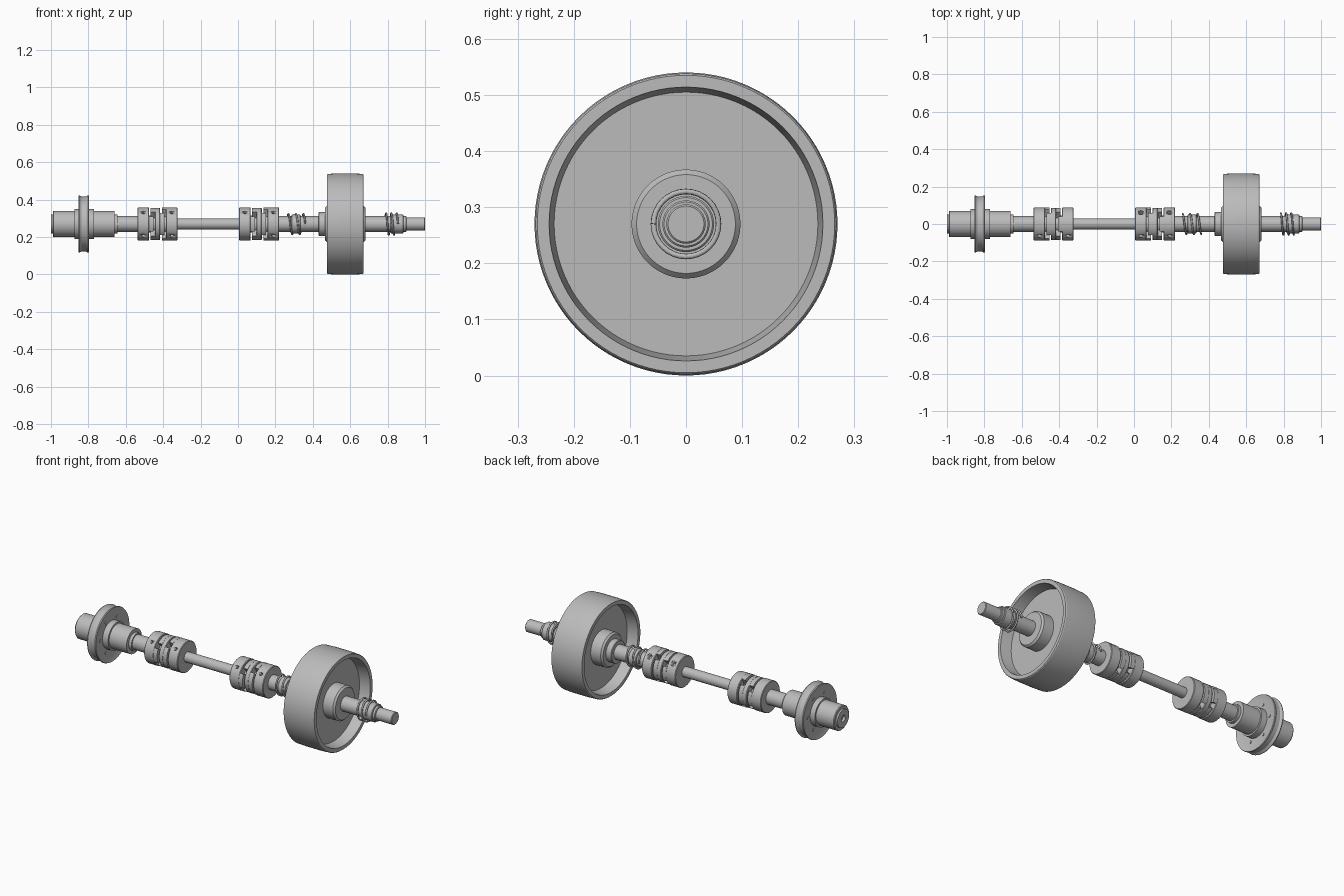
import bpy, bmesh, math
from mathutils import Matrix, Vector

if "Cube" in bpy.data.objects:
    bpy.data.objects.remove(bpy.data.objects["Cube"], do_unlink=True)

AXIS = 0.27  # height of the shaft centre line

steel = bpy.data.materials.new("grey steel")
steel.use_nodes = True
GREY = (0.5, 0.5, 0.5, 1)
steel.diffuse_color = GREY
steel.node_tree.nodes["Principled BSDF"].inputs["Base Color"].default_value = GREY


def finish(name, bm):
    bmesh.ops.recalc_face_normals(bm, faces=bm.faces)
    mesh = bpy.data.meshes.new(name)
    bm.to_mesh(mesh)
    bm.free()
    mesh.materials.append(steel)
    ob = bpy.data.objects.new(name, mesh)
    bpy.context.collection.objects.link(ob)
    smooth(ob)
    return ob


def smooth(ob):
    bpy.ops.object.select_all(action='DESELECT')
    ob.select_set(True)
    bpy.context.view_layer.objects.active = ob
    bpy.ops.object.shade_smooth_by_angle(angle=math.radians(30))


def lathe(name, profile, sides=64):
    """Turn (x, radius) points around the shaft axis; zero radius closes an end."""
    bm = bmesh.new()
    rings = []
    for x, r in profile:
        count = sides if r > 0 else 1
        rings.append([bm.verts.new((x, r * math.cos(math.tau * i / sides),
                                    AXIS + r * math.sin(math.tau * i / sides)))
                      for i in range(count)])
    for a, b in zip(rings, rings[1:]):
        for i in range(sides):
            j = (i + 1) % sides
            loop = [a[i % len(a)], a[j % len(a)], b[j % len(b)], b[i % len(b)]]
            bm.faces.new(list(dict.fromkeys(loop)))
    return finish(name, bm)


def drum(name, x0, x1, r, bevel=0.003, sides=64):
    return lathe(name, [(x0, 0), (x0, r - bevel), (x0 + bevel, r),
                        (x1 - bevel, r), (x1, r - bevel), (x1, 0)], sides)


def sectors(name, x0, x1, r0, r1, centre, half):
    """Two opposite ring sectors, used as coupling jaws."""
    bm = bmesh.new()
    for turn in (0, 180):
        angles = [math.radians(centre + turn + half * (k / 5 - 1)) for k in range(11)]
        outline = [(r1, a) for a in angles] + [(r0, a) for a in reversed(angles)]
        face = bm.faces.new([bm.verts.new((x0, r * math.cos(a), AXIS + r * math.sin(a)))
                             for r, a in outline])
        ext = bmesh.ops.extrude_face_region(bm, geom=[face])
        moved = [v for v in ext["geom"] if isinstance(v, bmesh.types.BMVert)]
        bmesh.ops.translate(bm, verts=moved, vec=(x1 - x0, 0, 0))
    return finish(name, bm)


def drill(ob, x, angle, r, depth_r):
    """Drill a radial set screw hole down to depth_r from the axis."""
    a = math.radians(angle)
    way = Vector((0, math.cos(a), math.sin(a)))
    bm = bmesh.new()
    bmesh.ops.create_cone(bm, cap_ends=True, segments=20, radius1=r, radius2=r, depth=0.1)
    spot = Vector((x, 0, AXIS)) + way * (depth_r + 0.05)
    bm.transform(Matrix.Translation(spot) @ way.to_track_quat('Z', 'Y').to_matrix().to_4x4())
    cutter = finish("screw_hole_cutter", bm)
    cutter.hide_render = True
    mod = ob.modifiers.new("hole", 'BOOLEAN')
    mod.operation = 'DIFFERENCE'
    mod.solver = 'EXACT'
    mod.object = cutter
    bpy.context.view_layer.objects.active = ob
    bpy.ops.object.modifier_apply(modifier=mod.name)
    bpy.data.objects.remove(cutter, do_unlink=True)


def coupling(side, x):
    """Two drilled hubs with crossed jaws and a floating disc between them."""
    R, length = 0.088, 0.214
    drum(side + "_coupling_core", x + 0.03, x + length - 0.03, 0.045)
    for end, a, b, sign, turn in (("inner", x, x + 0.062, 1, 0),
                                  ("outer", x + length - 0.062, x + length, -1, 90)):
        hub = drum(f"{side}_coupling_{end}_hub", a, b, R)
        for angle in (135, 225, 45):
            drill(hub, (a + b) / 2, angle, 0.009 if angle > 90 else 0.014, 0.06)
        root = b if sign > 0 else a
        sectors(f"{side}_coupling_{end}_jaws", root - sign * 0.002,
                root + sign * 0.022, 0.03, R, turn, 28)
        sectors(f"{side}_coupling_{end}_lugs", root + sign * 0.008,
                root + sign * 0.033, 0.03, R - 0.002, turn + 90, 42)
    drum(side + "_coupling_disc", x + 0.093, x + 0.121, R - 0.002)


def spring(name, x0, x1, r, turns=2.5, wire=0.005):
    curve = bpy.data.curves.new(name, 'CURVE')
    curve.dimensions = '3D'
    curve.bevel_depth = wire
    curve.bevel_resolution = 2
    curve.use_fill_caps = True
    line = curve.splines.new('POLY')
    n = int(turns * 32)
    line.points.add(n)
    for i, p in enumerate(line.points):
        a = math.tau * turns * i / n
        p.co = (x0 + (x1 - x0) * i / n, r * math.cos(a), AXIS + r * math.sin(a), 1)
    curve.materials.append(steel)
    ob = bpy.data.objects.new(name, curve)
    bpy.context.collection.objects.link(ob)


# Grooved pulley and its long hub, with a centre hole in the end
lathe("pulley_hub", [(-0.985, 0), (-0.985, 0.018), (-1, 0.018), (-1, 0.052), (-0.99, 0.052),
                     (-0.99, 0.066), (-0.986, 0.07), (-0.875, 0.07), (-0.875, 0.08),
                     (-0.77, 0.08), (-0.77, 0.07), (-0.66, 0.07), (-0.66, 0.05),
                     (-0.643, 0.05), (-0.643, 0)])
lathe("pulley_disc", [(-0.845, 0), (-0.845, 0.125), (-0.853, 0.152), (-0.848, 0.154),
                      (-0.836, 0.146), (-0.814, 0.146), (-0.802, 0.154), (-0.797, 0.152),
                      (-0.805, 0.125), (-0.805, 0)], 80)
bm = bmesh.new()
for k in range(6):
    a = math.tau * k / 6
    spot = Matrix.Translation((-0.825, 0.1 * math.cos(a), AXIS + 0.1 * math.sin(a)))
    bmesh.ops.create_cone(bm, cap_ends=True, segments=16, radius1=0.008, radius2=0.008,
                          depth=0.047, matrix=spot @ Matrix.Rotation(math.pi / 2, 4, 'Y'))
finish("pulley_bolts", bm)

# Shafts
drum("pulley_shaft", -0.66, -0.5, 0.042)
drum("middle_shaft", -0.36, 0.05, 0.029)
drum("wheel_shaft", 0.2, 0.9, 0.042)
drum("output_shaft_end", 0.87, 1.0, 0.035)

# Couplings
coupling("left_hand", -0.537)
coupling("right_hand", 0.006)

# Retaining springs and collars on both sides of the wheel
spring("inner_spring", 0.26, 0.36, 0.054)
drum("inner_collar", 0.285, 0.335, 0.05)
spring("outer_spring", 0.785, 0.855, 0.058)
drum("outer_collar", 0.815, 0.885, 0.05)
drum("wheel_spacer", 0.43, 0.49, 0.064)

# Wheel: crowned rim, recessed web on both faces, projecting hub
half = [(-0.108, 0), (-0.108, 0.088), (-0.098, 0.097), (-0.035, 0.097), (-0.035, 0.235),
        (-0.097, 0.244), (-0.097, 0.265), (-0.093, 0.268), (-0.045, 0.27)]
lathe("wheel", [(0.573 + x, r) for x, r in half]
      + [(0.573 - x, r) for x, r in reversed(half)], 96)
